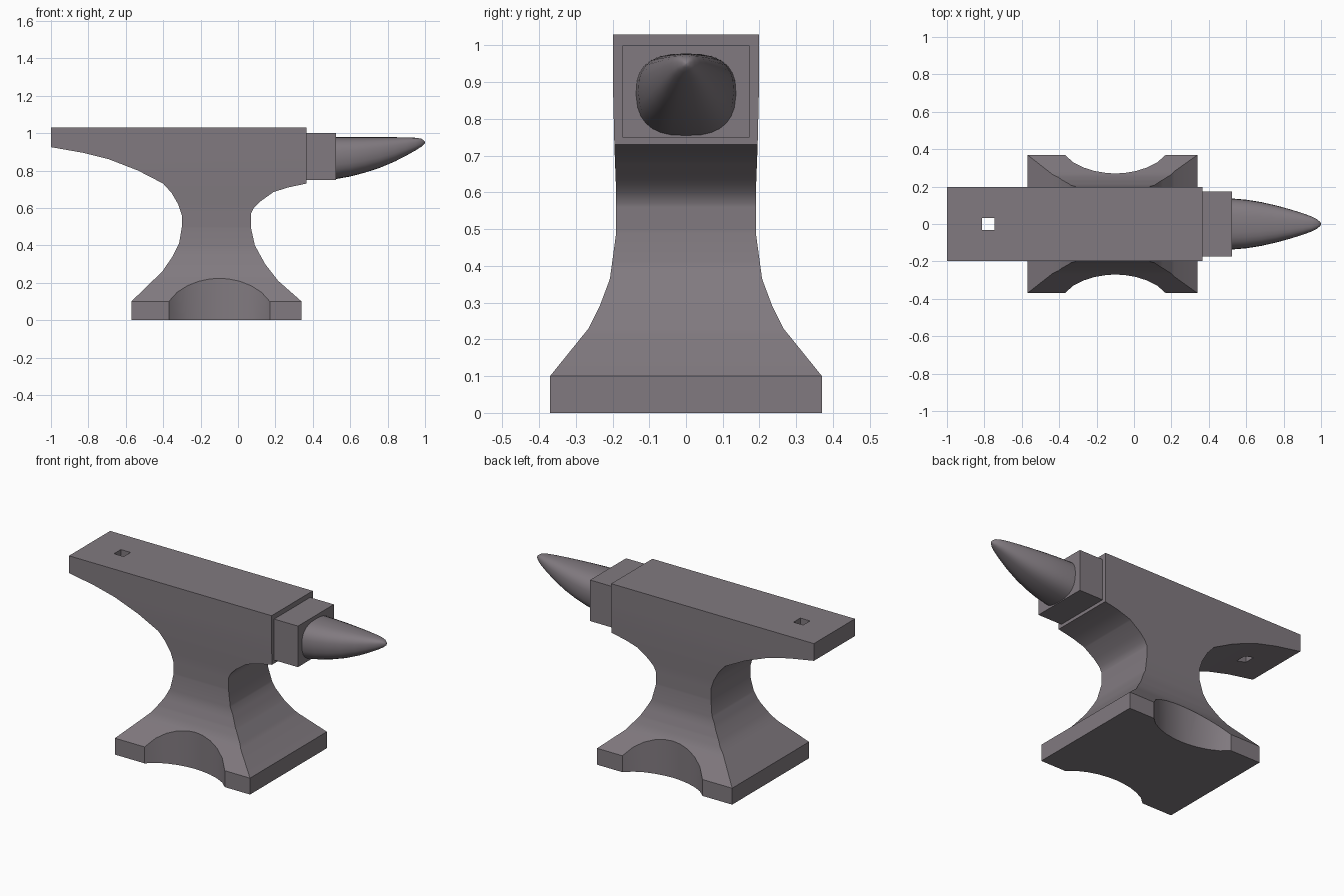
import bpy, bmesh, math

if "Cube" in bpy.data.objects:
    bpy.data.objects.remove(bpy.data.objects["Cube"])

steel = bpy.data.materials.new("dark steel")
steel.diffuse_color = (0.22, 0.195, 0.215, 1)
steel.use_nodes = True
steel.node_tree.nodes["Principled BSDF"].inputs["Base Color"].default_value = steel.diffuse_color


def interp(curve, t):
    """Piecewise linear lookup in a list of (t, value) pairs."""
    for (a, va), (b, vb) in zip(curve, curve[1:]):
        if t <= b:
            return va + (vb - va) * (t - a) / (b - a)
    return curve[-1][1]


def loft(name, rings):
    """Skin a closed solid through rings of equal point count."""
    bm = bmesh.new()
    loops = [[bm.verts.new(p) for p in ring] for ring in rings]
    n = len(loops[0])
    for a, b in zip(loops, loops[1:]):
        for i in range(n):
            j = (i + 1) % n
            bm.faces.new((a[i], a[j], b[j], b[i]))
    bm.faces.new(loops[0])
    bm.faces.new(loops[-1])
    bmesh.ops.recalc_face_normals(bm, faces=bm.faces[:])
    me = bpy.data.meshes.new(name)
    bm.to_mesh(me)
    bm.free()
    me.materials.append(steel)
    ob = bpy.data.objects.new(name, me)
    bpy.context.collection.objects.link(ob)
    return ob


def box(name, x0, x1, y, z0, z1):
    return loft(name, [[(x0, -y, z), (x1, -y, z), (x1, y, z), (x0, y, z)] for z in (z0, z1)])


def activate(ob):
    bpy.ops.object.select_all(action='DESELECT')
    ob.select_set(True)
    bpy.context.view_layer.objects.active = ob


def cut(ob, cutter):
    activate(ob)
    mod = ob.modifiers.new("cut", 'BOOLEAN')
    mod.operation, mod.solver, mod.object = 'DIFFERENCE', 'EXACT', cutter
    bpy.ops.object.modifier_apply(modifier=mod.name)
    bpy.data.objects.remove(cutter)


def smooth(ob, degrees):
    activate(ob)
    bpy.ops.object.shade_smooth_by_angle(angle=math.radians(degrees))


# Body: rectangular sections stacked by height (foot, waist, heel and face)
left = [(0, -.57), (.1, -.57), (.26, -.405), (.34, -.35), (.41, -.315), (.50, -.30),
        (.56, -.30), (.62, -.32), (.68, -.355), (.73, -.40), (.80, -.535),
        (.86, -.69), (.895, -.83), (.925, -1), (1.03, -1)]
right = [(0, .34), (.1, .34), (.21, .215), (.30, .145), (.40, .09), (.49, .07),
         (.57, .07), (.60, .085), (.635, .12), (.685, .19), (.71, .27),
         (.73, .365), (1.03, .365)]
half = [(0, .37), (.1, .37), (.23, .265), (.29, .235), (.365, .207), (.49, .19),
        (.60, .19), (.73, .195), (.86, .198), (1.03, .198)]
rings = []
for z in sorted({t for c in (left, right, half) for t, _ in c}):
    l, r, h = (interp(c, z) for c in (left, right, half))
    rings.append([(l, -h, z), (r, -h, z), (r, h, z), (l, h, z)])
body = loft("body", rings)

# Curved scoops in both sides of the foot
arc = [(-.27, .37), (-.225, .33), (-.17, .302), (-.11, .283), (-.05, .273), (0, .27),
       (.05, .273), (.11, .283), (.17, .302), (.225, .33), (.27, .37)]
for s in (-1, 1):
    outline = [(-.27, .5)] + arc + [(.27, .5)]
    cut(body, loft("scoop_cutter", [[(x - .1, s * y, z) for x, y in outline] for z in (-.1, .5)]))

# Square tool hole through the heel
cut(body, box("hole_cutter", -.812, -.747, .033, .7, 1.2))
smooth(body, 35)

# Step block between face and horn
box("step_block", .35, .525, .173, .75, 1.0)

# Horn: rounded square sections shrinking to the tip
stations = [  # x, half width, bottom, top
    (.515, .137, .753, .978), (.60, .130, .768, .978), (.68, .117, .789, .978),
    (.76, .099, .815, .978), (.84, .077, .849, .978), (.90, .058, .880, .977),
    (.95, .040, .908, .975), (.98, .024, .927, .970), (.995, .011, .940, .960),
    (1.0, .002, .948, .952)]
N, rings = 28, []
for x, w, lo, hi in stations:
    ring = []
    for i in range(N):
        c, s = math.cos(math.tau * i / N), math.sin(math.tau * i / N)
        u = math.copysign(abs(c) ** .75, c)
        v = math.copysign(abs(s) ** .75, s)
        ring.append((x, w * u * (1 + .05 * min(v, 0)), (lo + hi) / 2 + (hi - lo) / 2 * v))
    rings.append(ring)
smooth(loft("horn", rings), 50)
